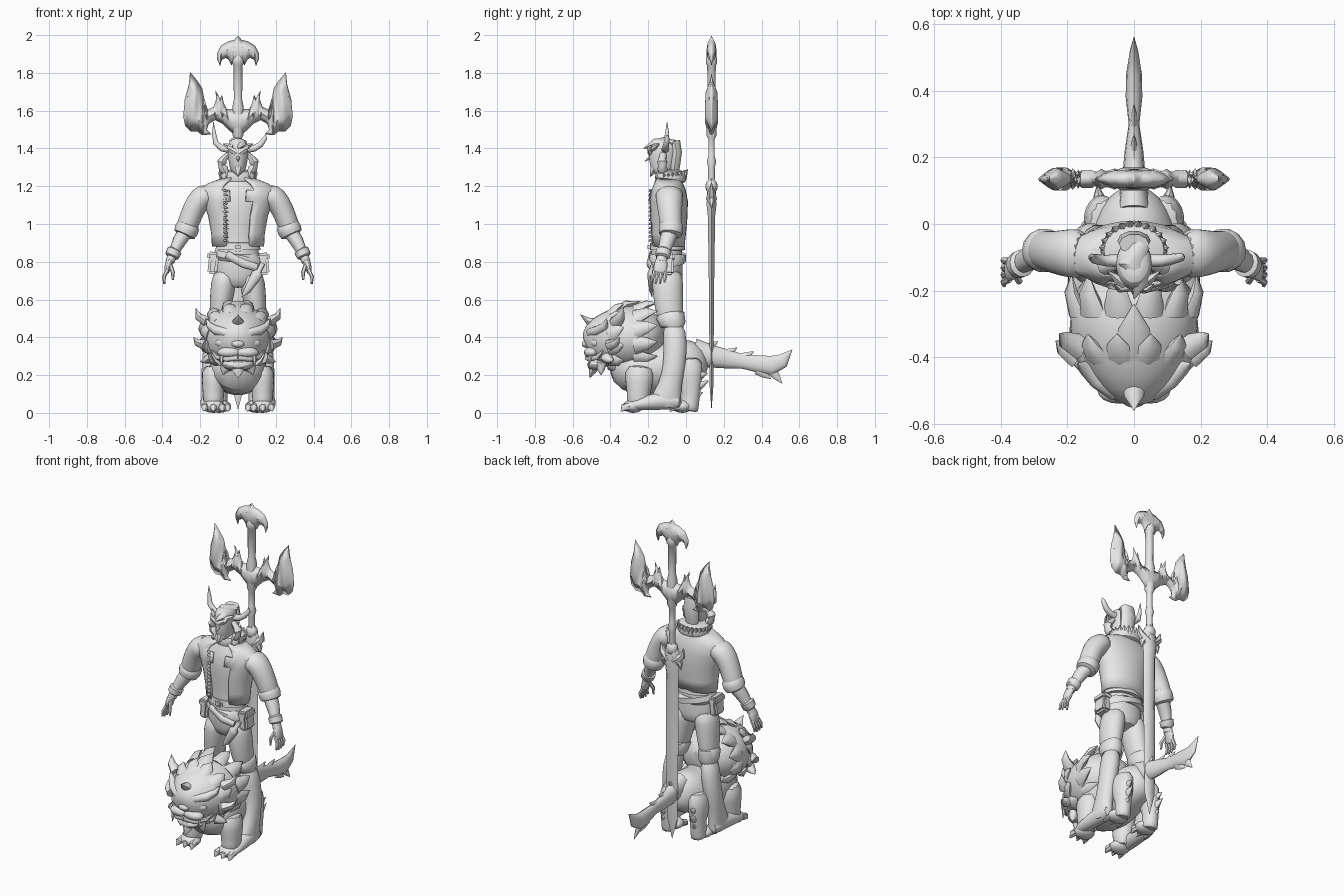
import bpy, bmesh, math
from math import sin, cos, pi, radians
from mathutils import Vector
from mathutils.geometry import intersect_point_line

GREY = bpy.data.materials.new("plain grey")
GREY.diffuse_color = (0.8, 0.8, 0.8, 1)


def finish(name, bm, mirror=False, sub=0, loc=(0, 0, 0), axes=(True, False, False)):
    bmesh.ops.recalc_face_normals(bm, faces=bm.faces)
    me = bpy.data.meshes.new(name)
    bm.to_mesh(me)
    bm.free()
    me.materials.append(GREY)
    ob = bpy.data.objects.new(name, me)
    ob.location = loc
    bpy.context.collection.objects.link(ob)
    if mirror:
        ob.modifiers.new("mirror", 'MIRROR').use_axis = axes
    if sub:
        ob.modifiers.new("smooth", 'SUBSURF').levels = sub
        ob.modifiers["smooth"].render_levels = sub
    return ob


def tube(name, *paths, n=12, ref=(1, 0, 0), mirror=False, sub=0, gap=None):
    """Loft ellipses along paths of (x, y, z, radius along ref, radius across)."""
    bm = bmesh.new()
    for path in paths:
        pts = [Vector(p[:3]) for p in path]
        rings = []
        for i, p in enumerate(path):
            t = (pts[min(i + 1, len(pts) - 1)] - pts[max(i - 1, 0)]).normalized()
            r = Vector(ref)
            u = (r - t * r.dot(t)).normalized()
            v = t.cross(u)
            rings.append([bm.verts.new(pts[i] + u * p[3] * cos(2 * pi * k / n) + v * p[4] * sin(2 * pi * k / n))
                          for k in range(n)])
        for a, b in zip(rings, rings[1:]):
            for k in range(n):
                bm.faces.new((a[k], a[(k + 1) % n], b[(k + 1) % n], b[k]))
        if gap is None:
            bm.faces.new(rings[0])
            bm.faces.new(rings[-1])
    if gap is not None:   # open front
        bmesh.ops.delete(bm, geom=[f for f in bm.faces if abs(f.calc_center_median().x) < gap
                                   and f.calc_center_median().y < -0.1], context='FACES')
    return finish(name, bm, mirror, sub)


def blob(name, loc, size, mirror=False):
    bm = bmesh.new()
    bmesh.ops.create_uvsphere(bm, u_segments=16, v_segments=10, radius=1)
    for v in bm.verts:
        v.co = Vector(loc) + Vector(a * b for a, b in zip(v.co, size))
    return finish(name, bm, mirror)


def box(name, loc, size, tilt=0):
    bm = bmesh.new()
    bmesh.ops.create_cube(bm, size=1)
    for v in bm.verts:
        v.co = Vector(a * b for a, b in zip(v.co, size))
    bmesh.ops.bevel(bm, geom=bm.edges[:], offset=0.012, segments=2, affect='EDGES')
    ob = finish(name, bm, loc=loc)
    ob.rotation_euler.y = tilt
    return ob


def blade(name, outline, thick, reach):
    """Half outline in x,z that swells away from its sharp rim, mirrored to all sides."""
    bm = bmesh.new()
    rim = [Vector((x, 0, z)) for x, z in outline]
    face = bm.faces.new([bm.verts.new(p) for p in rim])
    bmesh.ops.triangulate(bm, faces=[face])
    bmesh.ops.subdivide_edges(bm, edges=bm.edges[:], cuts=3, use_grid_fill=True)
    segs = [(a, b) for a, b in zip(rim, rim[1:] + rim[:1]) if a.x > 0 or b.x > 0]
    for v in bm.verts:
        dists = []
        for a, b in segs:
            q, f = intersect_point_line(v.co, a, b)
            dists.append((v.co - a.lerp(b, min(1, max(0, f)))).length)
        v.co.y = thick * min(1, min(dists) / reach) ** 0.8
    return finish(name, bm, True, loc=(0, 0.135, 0), axes=(True, True, False))


def spike(base, tip, a, b, lift=(0, 0, 0)):
    p, q = Vector(base), Vector(tip)
    m = p.lerp(q, 0.55) + Vector(lift)
    return [(*p, a, b), (*m, a * 0.65, b * 0.65), (*q, 0.001, 0.001)]


# ---- polearm ----
WY = 0.135
tube("polearm_shaft", [(0, WY, z, r, r) for z, r in
     [(1.15, .02), (1.3, .018), (1.33, .026), (1.36, .018), (1.45, .018), (1.47, .028), (1.62, .03), (1.66, .022),
      (1.84, .024), (1.85, .032), (1.88, .03), (1.93, .01)]], n=10)
tube("sword_blade", [(0, WY, z, a, b) for z, a, b in
     [(1.24, .02, .02), (1.18, .05, .026), (1.1, .05, .03), (1.04, .042, .022), (.6, .042, .015),
      (.15, .036, .012), (.02, .001, .001)]], n=6)
tube("sword_guard", spike((.02, WY, 1.13), (.08, WY, 1.22), .03, .03, (.015, 0, -.01)),
     spike((.02, WY, 1.16), (.06, WY, 1.08), .025, .028, (.012, 0, 0)), n=6, ref=(0, 1, 0), mirror=True)
blob("guard_knob", (0, WY, 1.2), (.036, .032, .04))
blade("crescent_blade", [(.0, 1.62), (.03, 1.61), (.06, 1.61), (.075, 1.64), (.085, 1.685), (.095, 1.665), (.12, 1.71),
      (.115, 1.66), (.13, 1.62), (.16, 1.605), (.187, 1.62), (.18, 1.67), (.19, 1.72), (.22, 1.765), (.254, 1.805),
      (.26, 1.74), (.282, 1.66), (.29, 1.57), (.28, 1.52), (.25, 1.49), (.215, 1.49), (.19, 1.47), (.14, 1.475),
      (.165, 1.5), (.155, 1.53), (.12, 1.55), (.08, 1.53), (.04, 1.49), (0, 1.46)], .034, .045)
blade("axe_tip", [(0, 1.997), (.02, 1.975), (.05, 1.968), (.09, 1.945), (.11, 1.905), (.11, 1.87), (.095, 1.835),
      (.085, 1.87), (.065, 1.88), (.05, 1.87), (.035, 1.84), (.025, 1.855), (0, 1.85)], .026, .035)

# ---- man: torso and jacket ----
CY = -0.098
tube("torso", [(0, CY + dy, z, a, b) for z, dy, a, b in
     [(.66, .01, .09, .07), (.72, 0, .13, .085), (.82, -.005, .12, .085), (.9, -.005, .1, .08), (1.0, 0, .12, .09),
      (1.1, 0, .15, .098), (1.18, 0, .16, .085), (1.23, .01, .07, .06), (1.3, .005, .045, .05)]], n=16, sub=1)
jacket = tube("jacket", [(0, CY + .002, z, a, b) for z, a, b in
     [(.88, .138, .088), (.95, .142, .096), (1.04, .158, .104), (1.12, .185, .106), (1.18, .205, .095),
      (1.215, .16, .08), (1.245, .08, .07)]], n=28, gap=.06)
jacket.modifiers.new("cloth", 'SOLIDIFY').thickness = .014
tube("jacket_fringe", *[spike((-.074, -.185, .915 + .022 * i), (-.052, -.197, .908 + .022 * i), .011, .008)
     for i in range(13)], n=5, ref=(0, 1, 0))
tube("sleeve", [(.14, -.09, 1.17, .06, .08), (.2, -.088, 1.14, .068, .075), (.24, -.085, 1.07, .06, .064),
     (.27, -.078, .985, .058, .062), (.282, -.08, .95, .05, .055)], n=14, mirror=True, sub=1)
tube("sleeve_cuff", [(.256, -.078, 1.005, .05, .05), (.262, -.078, .992, .061, .064), (.274, -.08, .967, .064, .066),
     (.284, -.082, .945, .058, .06), (.287, -.083, .938, .04, .04)], n=14, mirror=True)
tube("forearm", [(.27, -.08, .97, .042, .045), (.31, -.1, .91, .037, .04), (.35, -.125, .83, .024, .028),
     (.36, -.13, .8, .024, .03)], n=12, mirror=True)
tube("wristband", [(.333, -.117, .865, .03, .03), (.336, -.118, .86, .04, .042), (.349, -.124, .83, .038, .04),
     (.352, -.126, .823, .028, .03)], n=14, mirror=True)
tube("palm", [(.352, -.127, .825, .02, .028), (.368, -.133, .79, .022, .04), (.378, -.138, .745, .015, .038),
     (.38, -.14, .735, .008, .03)], n=10, mirror=True, sub=1)
tube("fingers", *[[(.374, -.138 + d, .755, .011, .011), (.392, -.142 + d * 1.2, .72, .01, .01),
     (.39, -.15 + d * 1.3, .68 + abs(d) * .4, .006, .006)] for d in (-.027, -.009, .009, .027)],
     [(.36, -.15, .785, .012, .012), (.345, -.172, .745, .011, .011), (.345, -.175, .705, .006, .006)],
     n=6, mirror=True)

# ---- man: legs ----
tube("trouser_leg", [(.062, CY, .76, .06, .082), (.078, CY, .68, .07, .085), (.088, -.093, .6, .062, .08),
     (.098, -.088, .53, .055, .074), (.108, -.075, .47, .045, .06)], n=14, mirror=True, sub=1)
tube("knee_cuff", [(.1, -.085, .53, .05, .06), (.102, -.083, .515, .06, .078), (.108, -.07, .47, .056, .07),
     (.11, -.07, .45, .05, .055)], n=14, mirror=True)
tube("boot_shaft", [(.108, -.07, .48, .05, .06), (.13, -.055, .38, .053, .065), (.145, -.06, .25, .05, .06),
     (.15, -.085, .14, .045, .06), (.15, -.11, .06, .045, .09), (.15, -.11, .02, .04, .08)], n=14, mirror=True, sub=1)
tube("boot_foot", [(.15, -.02, .05, .04, .035), (.15, -.1, .07, .046, .055), (.155, -.2, .055, .048, .042),
     (.16, -.28, .04, .04, .025), (.16, -.31, .035, .015, .015)], n=12, mirror=True, sub=1)

# ---- belt gear ----
tube("belt", [(0, CY, z, a, b) for z, a, b in
     [(.86, .1, .08), (.863, .12, .094), (.9, .112, .09), (.903, .1, .08)]], n=20)
tube("hip_belt", [(.0 + d, CY, z, a, b) for d, z, a, b in
     [(0, .8, .11, .085), (0, .803, .135, .098), (.008, .835, .132, .098), (.008, .838, .11, .085)]], n=20)
box("buckle", (0, -.19, .878), (.05, .026, .045))
for x, w, z in ((-.132, .05, .79), (.135, .055, .785)):
    box("belt_pouch", (x, -.11, z), (w, .09, .11), -.1 * x / abs(x))
    box("pouch_flap", (x, -.11, z + .04), (w + .012, .1, .045), -.1 * x / abs(x))
tube("sash", [(-.06, -.185, .84, .02, .012), (.03, -.195, .79, .022, .014), (.1, -.18, .77, .02, .012)],
     n=8, ref=(0, 0, 1))
tube("dagger", [(.13, -.17, .79, .014, .014), (.11, -.183, .75, .014, .014), (.105, -.185, .74, .028, .018),
     (.095, -.187, .725, .028, .018), (.05, -.185, .65, .018, .01), (.02, -.18, .615, .002, .002)], n=8)

# ---- man: head ----
tube("head", [(0, y, z, a, b) for y, z, a, b in
     [(-.13, 1.255, .022, .03), (-.13, 1.28, .04, .058), (-.125, 1.32, .05, .07), (-.125, 1.37, .056, .077),
      (-.12, 1.41, .057, .08), (-.112, 1.435, .05, .07), (-.11, 1.45, .025, .04)]], n=14, sub=1)
tube("nose", spike((0, -.18, 1.36), (0, -.22, 1.33), .014, .012), n=6)
tube("beard", spike((0, -.165, 1.3), (0, -.19, 1.25), .03, .025), n=6)
tube("brow_crest", spike((.008, -.185, 1.375), (.06, -.18, 1.42), .018, .02, (.008, -.012, 0)),
     spike((.03, -.18, 1.4), (.08, -.14, 1.425), .018, .02), n=6, ref=(0, 1, 0), mirror=True)
tube("hair_swoosh", [(.02, -.06, 1.425, .03, .02), (-.01, -.12, 1.442, .035, .018), (.02, -.18, 1.42, .025, .016),
     (0, -.225, 1.4, .002, .002)], n=8)
tube("back_hair", [(0, -.06, 1.44, .045, .03), (0, -.05, 1.38, .05, .03), (0, -.06, 1.31, .045, .03),
     (0, -.06, 1.25, .03, .02)], n=10)
tube("braid", [(.05, -.12, 1.37, .014, .018)] + [(.075 + .012 * sin(i), -.125, 1.345 - .018 * i,
     .018 + .008 * (i % 2), .02 + .008 * (i % 2)) for i in range(7)], n=8, mirror=True)
# horns: one whole, one broken
tube("long_horn", [(-.045, -.11, 1.395, .02, .02), (-.085, -.11, 1.4, .017, .017), (-.118, -.105, 1.43, .015, .015),
     (-.127, -.1, 1.48, .011, .011), (-.13, -.1, 1.54, .001, .001)], n=10, ref=(0, 1, 0))
tube("broken_horn", [(.045, -.11, 1.395, .02, .02), (.085, -.11, 1.4, .018, .018), (.118, -.105, 1.42, .016, .016),
     (.142, -.1, 1.452, .013, .013), (.147, -.1, 1.47, .004, .004)], n=10, ref=(0, 1, 0))
# fur collar, a ring of tufts
tufts = []
for i in range(18):
    a = radians(-40 + 260 * i / 17)
    c, s = cos(a), sin(a)
    tufts.append(spike((.07 * c, -.08 + .065 * s, 1.245), (.105 * c, -.08 + .09 * s, 1.27 + .02 * s), .022, .02))
tube("fur_collar", *tufts, n=6)
tube("collar_roll", [(0, -.08, z, a, a * .85) for z, a in
     [(1.215, .07), (1.225, .092), (1.25, .1), (1.275, .09), (1.285, .06)]], n=20)

# ---- beast: body ----
tube("beast_body", [(0, y, z, a, b) for y, z, a, b in
     [(-.38, .29, .08, .08), (-.31, .24, .15, .14), (-.2, .23, .16, .15), (-.08, .24, .14, .13), (.02, .27, .12, .13),
      (.08, .28, .08, .1), (.11, .29, .03, .04)]], n=16, sub=1)
tube("beast_front_leg", [(.12, -.24, .26, .075, .09), (.13, -.25, .16, .065, .075), (.13, -.25, .08, .055, .06),
     (.13, -.26, .02, .058, .065)], n=12, mirror=True, sub=1)
tube("beast_rear_leg", [(.085, .0, .3, .055, .09), (.1, .01, .2, .06, .085), (.1, .03, .1, .042, .045),
     (.1, .015, .03, .048, .055), (.1, .01, .01, .048, .055)], n=12, mirror=True, sub=1)
for x, y in ((.13, -.28), (.1, -.02)):
    blob("beast_paw", (x, y, .035), (.062, .055, .035), True)
    tube("toes_and_claws", *[[(x + d, y - .02, .035, .02, .022), (x + d * 1.1, y - .05, .028, .019, .02),
         (x + d * 1.2, y - .065, .008, .002, .002)] for d in (-.042, 0, .042)], n=7, mirror=True)
tube("leg_tufts", spike((.1, .04, .19), (.11, .115, .21), .025, .03), spike((.1, .04, .13), (.11, .12, .17), .025, .03),
     spike((.1, .03, .08), (.11, .09, .11), .025, .025), n=8, mirror=True)
tube("beast_tail", [(0, y, z, a, b) for y, z, a, b in
     [(.04, .32, .05, .075), (.13, .3, .036, .06), (.22, .285, .028, .05), (.3, .272, .016, .038),
      (.38, .26, .025, .045), (.45, .25, .024, .052), (.51, .275, .014, .038), (.562, .335, .001, .001)]], n=12)
tube("tail_tufts", *[spike((0, y, z), (0, y + dy, z + dz), .014, .03) for y, z, dy, dz in
     [(.1, .33, .07, .05), (.2, .3, .07, .045), (.28, .28, .08, .045), (.44, .24, .07, -.085), (.38, .23, .07, -.05),
      (.46, .26, .07, .035)]], n=8)

# ---- beast: head and mane ----
HEAD = [(-.11, .39, .07, .07), (-.17, .4, .17, .135), (-.26, .405, .2, .175), (-.35, .395, .195, .17),
        (-.43, .38, .16, .15), (-.5, .36, .1, .115), (-.53, .345, .045, .055)]
tube("beast_head", [(0, *h) for h in HEAD], n=18, sub=1)
mane = []   # broad locks lying close to the head
for y, cz, rx, rz, back, out, count in ((-.4, .385, .165, .15, .07, 1.2, 6), (-.27, .4, .19, .165, .12, 1.02, 6)):
    for i in range(count):
        a = radians(-75 + 150 * i / (count - 1))
        c, s = cos(a), sin(a)
        path = spike((rx * .9 * c, y, cz + rz * .9 * s), (rx * out * c, y + back, cz + rz * out * s + .02),
                     .05, .03, (.012 * c, 0, .012 * s))
        mane.append(path)
for path in mane:   # each lock is flattened along the head surface
    x, z = path[0][0], path[0][2] - .39
    tube("mane_lock", path, n=8, ref=(-z, 0, x), mirror=True)
tube("ear", spike((.16, -.37, .48), (.225, -.33, .555), .04, .03, (.015, 0, -.01)),
     spike((.17, -.4, .36), (.235, -.35, .4), .035, .03, (.01, 0, -.01)),
     spike((.14, -.42, .29), (.2, -.39, .27), .035, .03), n=8, ref=(0, 1, 0), mirror=True)
tube("forelock", spike((0, -.42, .465), (0, -.56, .52), .045, .03, (0, -.02, -.01)), n=8)
tube("crown_tuft", spike((0, -.4, .51), (0, -.24, .59), .07, .035, (0, 0, .02)), n=8)
blob("beast_eye", (.08, -.475, .372), (.04, .03, .028), True)
tube("beast_brow", [(.012, -.51, .4, .02, .022), (.06, -.5, .425, .03, .028), (.11, -.465, .435, .03, .026),
     (.15, -.43, .46, .022, .018), (.17, -.42, .5, .002, .002)], n=10, ref=(0, 1, 0), mirror=True)
blob("beast_muzzle", (.045, -.5, .32), (.065, .04, .03), True)
blob("beast_nose", (0, -.53, .365), (.034, .022, .02))
tube("beast_lip", [(0, -.525, .292, .014, .012), (.06, -.515, .285, .014, .012), (.11, -.47, .295, .014, .012),
     (.14, -.44, .33, .004, .004)], n=8, ref=(0, 0, 1), mirror=True)
tube("lower_jaw", [(0, -.42, .26, .11, .04), (0, -.49, .252, .085, .032), (0, -.525, .255, .04, .018)], n=12, sub=1)
tube("fang", spike((.085, -.505, .31), (.09, -.515, .245), .014, .014), n=6, mirror=True)
tube("chin_tuft", spike((0, -.48, .26), (0, -.51, .185), .045, .03), n=8)
tube("jaw_tuft", spike((.06, -.45, .26), (.08, -.45, .2), .035, .03), n=8, mirror=True)

# smooth shading with crisp edges
bpy.ops.object.select_all(action='SELECT')
bpy.context.view_layer.objects.active = bpy.context.selected_objects[0]
bpy.ops.object.shade_smooth_by_angle(angle=radians(45))
